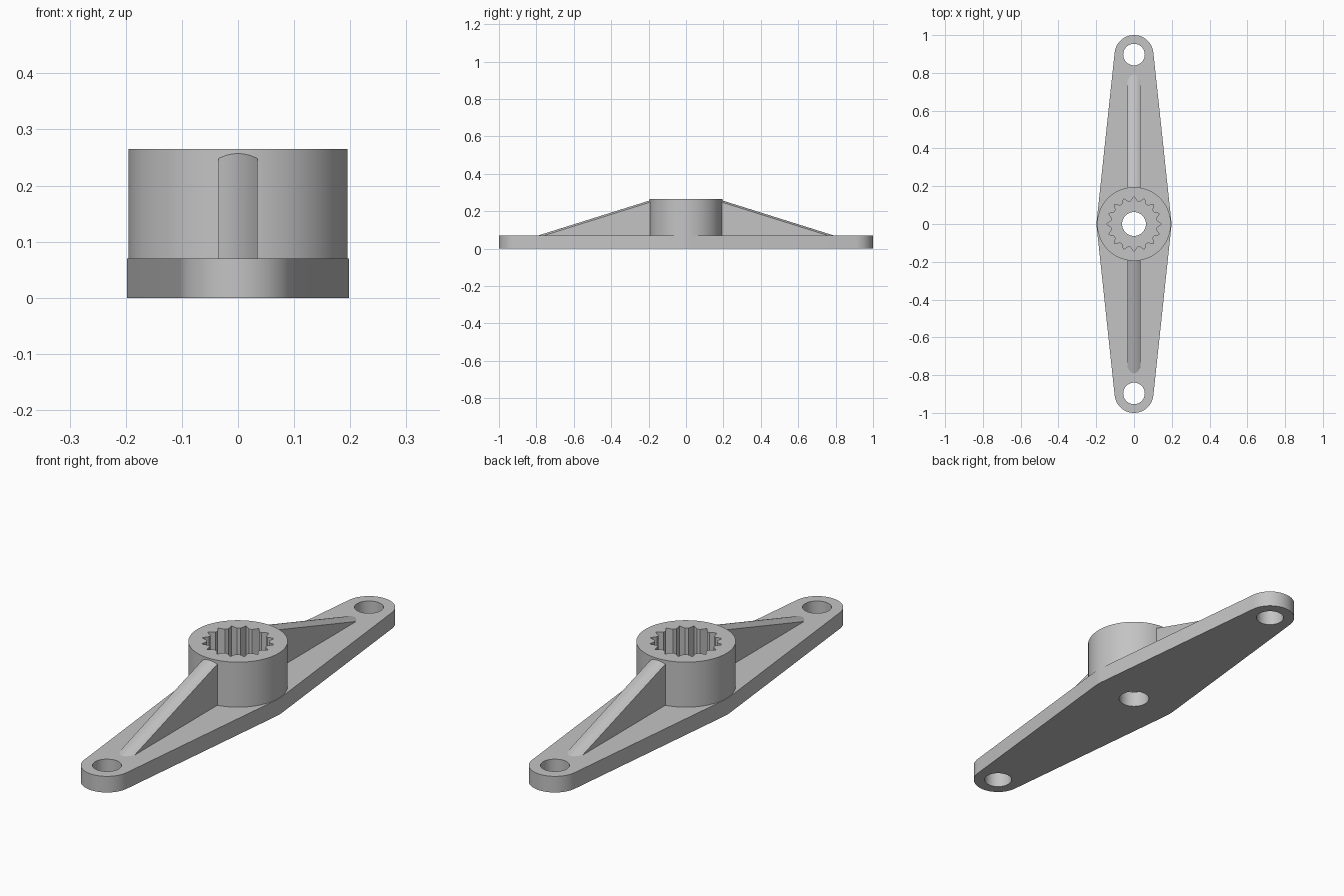
import bpy, bmesh
from math import sin, cos, pi, asin, radians

cube = bpy.data.objects.get("Cube")
if cube:
    bpy.data.objects.remove(cube, do_unlink=True)

grey = bpy.data.materials.new("plain_grey")
grey.use_nodes = True
colour = (0.55, 0.55, 0.55, 1)
grey.diffuse_color = colour
grey.node_tree.nodes["Principled BSDF"].inputs["Base Color"].default_value = colour

PLATE_TOP, HUB_TOP = 0.07, 0.265
HUB_R, MID_R, END_R = 0.195, 0.198, 0.103
END_Y = 1 - END_R


def arc(cy, r, a0, a1, n):
    return [(r * cos(a0 + (a1 - a0) * i / n), cy + r * sin(a0 + (a1 - a0) * i / n))
            for i in range(n + 1)]


def circle(cy, r, n=64):
    return arc(cy, r, 0, 2 * pi, n)[:-1]


def finish(name, bm):
    bmesh.ops.recalc_face_normals(bm, faces=bm.faces)
    mesh = bpy.data.meshes.new(name)
    bm.to_mesh(mesh)
    bm.free()
    mesh.materials.append(grey)
    ob = bpy.data.objects.new(name, mesh)
    bpy.context.collection.objects.link(ob)
    bpy.ops.object.select_all(action='DESELECT')
    ob.select_set(True)
    bpy.context.view_layer.objects.active = ob
    bpy.ops.object.shade_smooth_by_angle(angle=radians(25))
    return ob


def prism(name, loops, z0, z1):
    """Extrude an outline with holes (first loop is the outside)."""
    bm = bmesh.new()
    edges = []
    for loop in loops:
        vs = [bm.verts.new((x, y, z0)) for x, y in loop]
        edges += [bm.edges.new((v, vs[i - 1])) for i, v in enumerate(vs)]
    bmesh.ops.triangle_fill(bm, use_beauty=True, use_dissolve=False, edges=edges)
    out = bmesh.ops.extrude_face_region(bm, geom=bm.faces[:], use_keep_orig=True)
    top = [g for g in out["geom"] if isinstance(g, bmesh.types.BMVert)]
    bmesh.ops.translate(bm, verts=top, vec=(0, 0, z1 - z0))
    return finish(name, bm)


# Tapered arm plate: tangent outline around three circles, with three holes
a = asin((MID_R - END_R) / END_Y)
outline = (arc(0, MID_R, -a, a, 6) + arc(END_Y, END_R, a, pi - a, 32)
           + arc(0, MID_R, pi - a, pi + a, 6) + arc(-END_Y, END_R, pi + a, 2 * pi - a, 32))
prism("arm_plate", [outline, circle(0, 0.063, 48),
                    circle(END_Y, 0.057, 48), circle(-END_Y, 0.057, 48)], 0, PLATE_TOP)

# Hub ring with a splined socket
TEETH = 16
spline = []
for i in range(TEETH):
    for offset, r in ((0, 0.145), (0.36, 0.122), (0.64, 0.122)):
        t = pi / 2 + (i + offset) * 2 * pi / TEETH
        spline.append((r * cos(t), r * sin(t)))
prism("hub", [circle(0, HUB_R, 96), spline], PLATE_TOP, HUB_TOP)

# Sloping ribs with a gently rounded crown
RIB_W, CROWN, SLOPE, N = 0.035, 0.01, 0.314, 10


def rib(name, side):
    bm = bmesh.new()
    ends = []
    for y in (0.17, 0.82):
        peak = 0.257 - SLOPE * (y - HUB_R)
        pts = [(-RIB_W, 0.02)]
        for i in range(N + 1):
            u = 2 * i / N - 1
            pts.append((RIB_W * u, peak - CROWN * u * u))
        pts.append((RIB_W, 0.02))
        ends.append([bm.verts.new((x, side * y, z)) for x, z in pts])
    for end in ends:
        bm.faces.new(end)
    for i in range(len(ends[0])):
        bm.faces.new((ends[0][i - 1], ends[0][i], ends[1][i], ends[1][i - 1]))
    return finish(name, bm)


rib("front_rib", -1)
rib("back_rib", 1)
